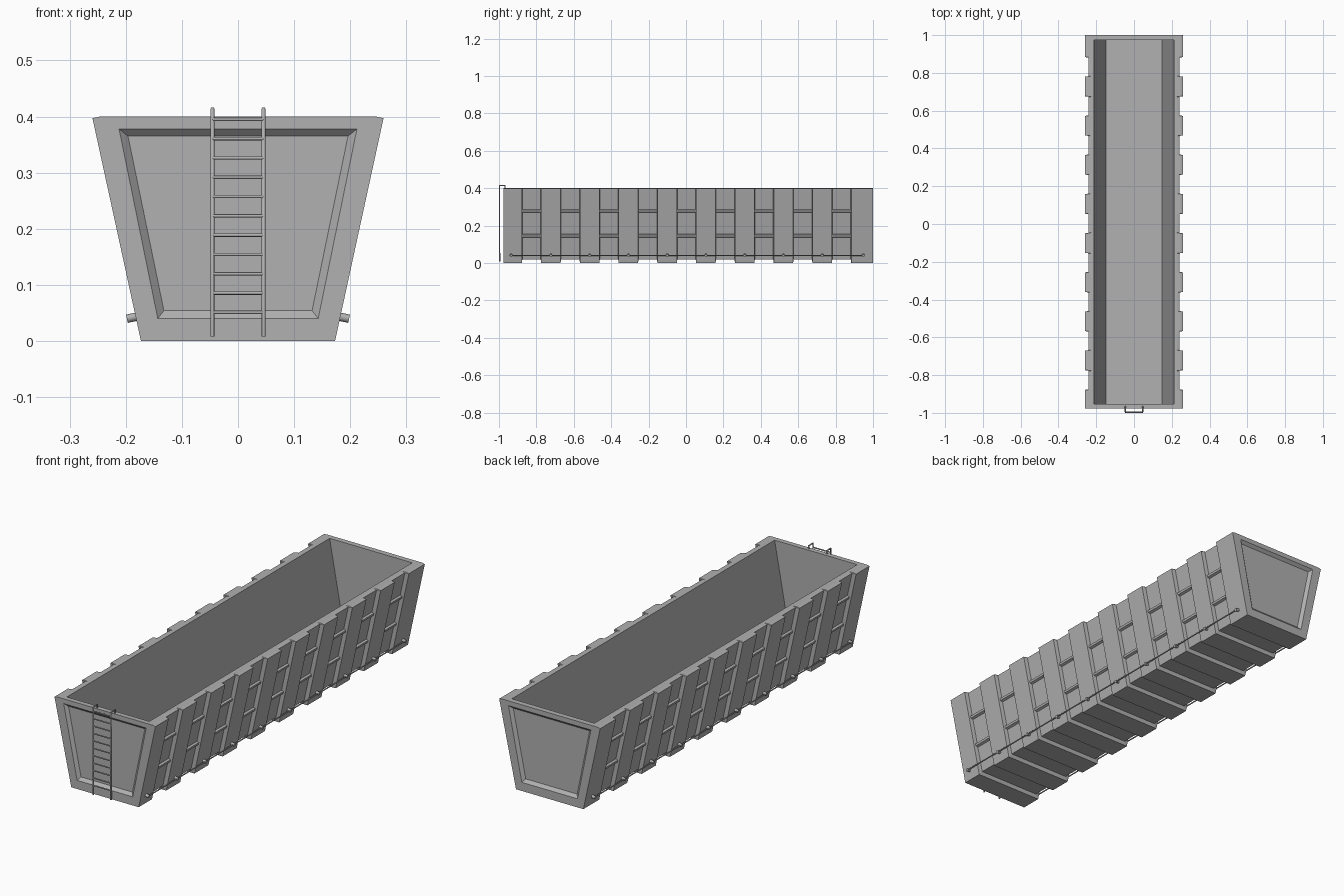
import bpy, bmesh
from mathutils import Vector

if "Cube" in bpy.data.objects:
    bpy.data.objects.remove(bpy.data.objects["Cube"])

Y0, Y1 = -0.976, 1.0          # hull ends
PITCH, GAP, GAP0 = 0.2072, 0.104, -0.878
SLOPE = (0.26 - 0.173) / 0.4  # side lean

steel = bpy.data.materials.new("dark_steel")
steel.diffuse_color = (0.44, 0.44, 0.44, 1)
steel.use_nodes = True
steel.node_tree.nodes["Principled BSDF"].inputs["Base Color"].default_value = steel.diffuse_color


def side_x(z):
    return 0.173 + SLOPE * z


def add_object(name, data):
    data.materials.append(steel)
    ob = bpy.data.objects.new(name, data)
    bpy.context.collection.objects.link(ob)
    return ob


def loft(name, rings):
    """Closed solid through rings of equal point count."""
    bm = bmesh.new()
    vs = [[bm.verts.new(p) for p in r] for r in rings]
    n = len(rings[0])
    for a, b in zip(vs, vs[1:]):
        for i in range(n):
            j = (i + 1) % n
            bm.faces.new((a[i], a[j], b[j], b[i]))
    bm.faces.new(vs[0])
    bm.faces.new(vs[-1])
    bmesh.ops.recalc_face_normals(bm, faces=bm.faces)
    me = bpy.data.meshes.new(name)
    bm.to_mesh(me)
    bm.free()
    return add_object(name, me)


def trapezoid(y, wb, zb, wt, zt):
    return [(-wb, y, zb), (wb, y, zb), (wt, y, zt), (-wt, y, zt)]


def cut(ob, cutter):
    m = ob.modifiers.new("cut", 'BOOLEAN')
    m.operation, m.solver, m.object = 'DIFFERENCE', 'EXACT', cutter
    bpy.context.view_layer.objects.active = ob
    bpy.ops.object.modifier_apply(modifier=m.name)
    bpy.data.objects.remove(cutter)


def tube(name, paths, r, res=2):
    cu = bpy.data.curves.new(name, 'CURVE')
    cu.dimensions = '3D'
    cu.bevel_depth, cu.bevel_resolution, cu.use_fill_caps = r, res, True
    for pts in paths:
        s = cu.splines.new('POLY')
        s.points.add(len(pts) - 1)
        for p, c in zip(s.points, pts):
            p.co = (*c, 1)
    return add_object(name, cu)


# Ribbed hull: outer section alternates between rib and recess depth
def section(y, d):
    return [(-side_x(d) + d, y, d), (side_x(d) - d, y, d),
            (side_x(0.397) - d, y, 0.397), (0.246 - d, y, 0.4),
            (-0.246 + d, y, 0.4), (-side_x(0.397) + d, y, 0.397)]


D, CH = 0.019, 0.003
gaps = [(GAP0 + PITCH * k, GAP0 + PITCH * k + GAP) for k in range(9)]
rings = [section(Y0, 0)]
for a, b in gaps:
    rings += [section(a, 0), section(a + CH, D), section(b - CH, D), section(b, 0)]
rings.append(section(Y1, 0))
hull = loft("hull", rings)

# Open hold
slope_in = (0.212 - 0.148) / 0.35
cut(hull, loft("hold_cutter", [trapezoid(y, 0.148, 0.05, 0.212 + slope_in * 0.1, 0.5)
                               for y in (-0.953, 0.975)]))

# Bevelled recess in each end wall
for y, s in ((Y0, 1), (Y1, -1)):
    outer = (0.143, 0.04, 0.212, 0.378)
    inner = (0.132, 0.054, 0.196, 0.365)
    cut(hull, loft("end_cutter", [trapezoid(y - s * 0.03, *outer), trapezoid(y, *outer),
                                  trapezoid(y + s * 0.013, *inner)]))

# Cross bars dividing every side recess into three pockets
for side in (-1, 1):
    for a, b in gaps:
        for z0, z1 in ((0.134, 0.156), (0.267, 0.289)):
            prof = [(side_x(z0) - D - 0.004, z0), (side_x(z0 + 0.006) - 0.009, z0 + 0.006),
                    (side_x(z1 - 0.006) - 0.009, z1 - 0.006), (side_x(z1) - D - 0.004, z1)]
            loft("recess_bar", [[(side * x, y, z) for x, z in prof]
                                for y in (a + 0.001, b - 0.001)])

# Low side pipe with a mounting knob on each rib
edges = [Y0] + [e for g in gaps for e in g] + [Y1]
centres = [(edges[i] + edges[i + 1]) / 2 for i in range(0, len(edges), 2)]
centres[0], centres[-1] = -0.935, 0.948
normal = Vector((1, 0, -SLOPE)).normalized()
for side in (-1, 1):
    knobs = []
    for y in centres:
        p = Vector((side_x(0.043), y, 0.043))
        ends = (p - normal * 0.004, p + normal * 0.016)
        knobs.append([(side * e.x, e.y, e.z) for e in ends])
    tube("pipe_knobs", knobs, 0.0075)
    tube("side_pipe", [[(side * 0.193, centres[0], 0.041), (side * 0.193, centres[-1], 0.041)]], 0.003, 1)

# Front ladder: hooked rails and eleven rungs
RX, LY = 0.0455, -0.9965
tube("ladder_rails", [[(s * RX, LY, 0.008), (s * RX, LY, 0.414),
                       (s * RX, -0.967, 0.414), (s * RX, -0.967, 0.398)] for s in (-1, 1)], 0.0035)
tube("ladder_rungs", [[(-RX, LY, 0.051 + 0.0344 * i), (RX, LY, 0.051 + 0.0344 * i)]
                      for i in range(11)], 0.003)
